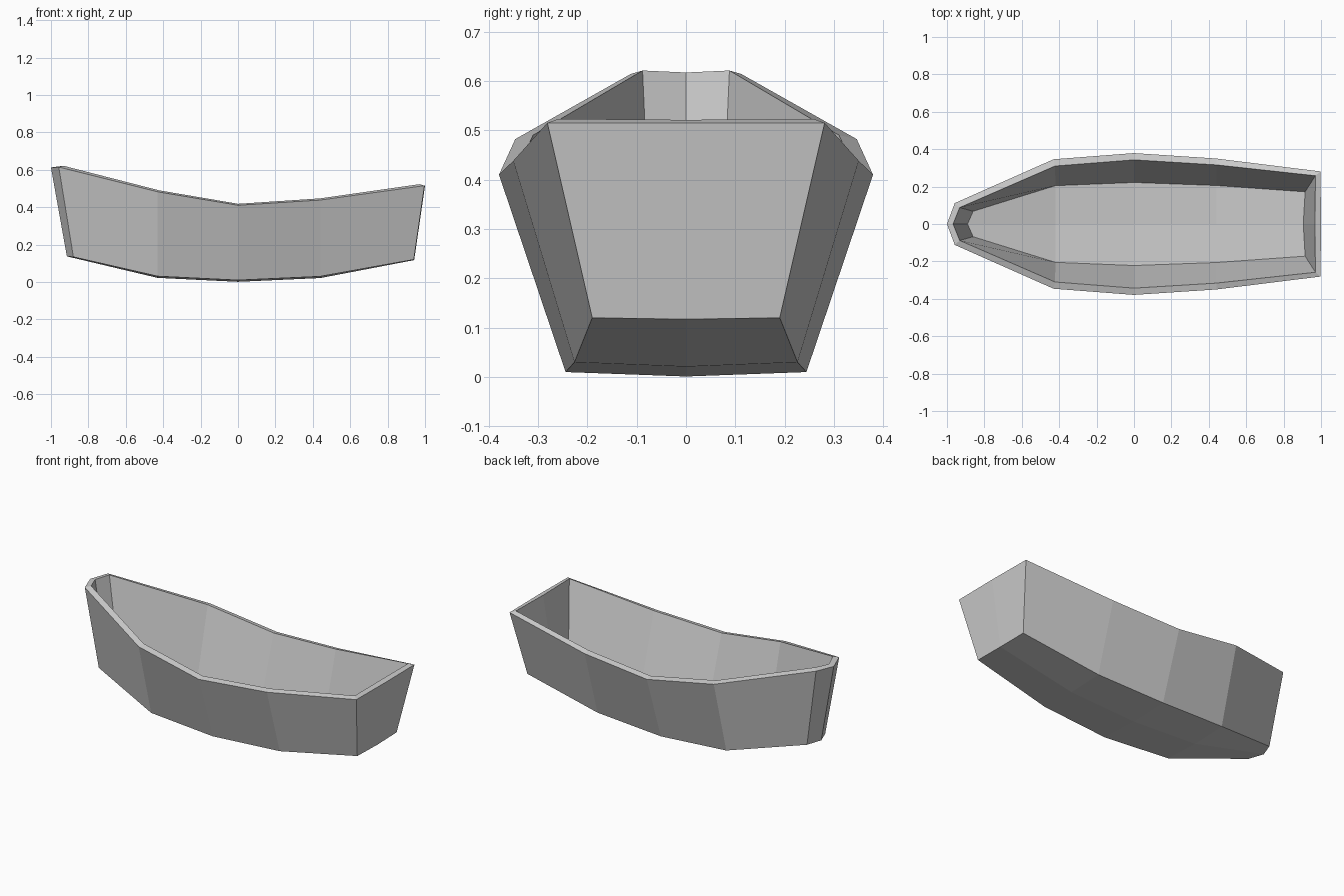
import bpy, bmesh

if "Cube" in bpy.data.objects:
    bpy.data.objects.remove(bpy.data.objects["Cube"])

# Half-hull columns from bow centre round to stern centre: (x, y, z)
outer_bottom = [(-.915, 0, .137), (-.88, .088, .134), (-.43, .225, .031), (0, .244, .01),
                (.44, .226, .03), (.94, .19, .12), (.942, 0, .117)]
outer_rim = [(-1, 0, .612), (-.958, .112, .614), (-.43, .346, .482), (0, .379, .41),
             (.44, .35, .438), (.997, .281, .515), (1, 0, .515)]
inner_rim = [(-.967, 0, .617), (-.932, .088, .621), (-.422, .31, .49), (0, .343, .418),
             (.44, .316, .447), (.97, .258, .523), (.967, 0, .521)]
inner_floor = [(-.89, 0, .172), (-.86, .068, .169), (-.42, .205, .066), (0, .222, .045),
               (.44, .206, .065), (.915, .172, .153), (.905, 0, .15)]

bm = bmesh.new()
rings = [[bm.verts.new(p) for p in ring]
         for ring in (outer_bottom, outer_rim, inner_rim, inner_floor)]

# Outer planking, rim and inner planking
for a, b in zip(rings, rings[1:]):
    for i in range(6):
        bm.faces.new((a[i], a[i + 1], b[i + 1], b[i]))


# Bottom skins, dipping slightly to the centre line
def bottom(ring):
    mids = [bm.verts.new((v.co.x, 0, v.co.z - .009)) for v in ring[2:5]]
    keel = [ring[0]] + mids + [ring[6]]
    for i in range(4):
        bm.faces.new((ring[i + 1], ring[i + 2], keel[i + 1], keel[i]))


bottom(rings[0])
bottom(rings[3])

# Mirror the half hull across the centre line
geom = bm.verts[:] + bm.edges[:] + bm.faces[:]
dup = bmesh.ops.duplicate(bm, geom=geom)["geom"]
for v in dup:
    if isinstance(v, bmesh.types.BMVert):
        v.co.y *= -1
bmesh.ops.remove_doubles(bm, verts=bm.verts, dist=1e-4)
bmesh.ops.recalc_face_normals(bm, faces=bm.faces)

mesh = bpy.data.meshes.new("boat_hull")
bm.to_mesh(mesh)
bm.free()
mesh.shade_flat()
hull = bpy.data.objects.new("boat_hull", mesh)
bpy.context.collection.objects.link(hull)
